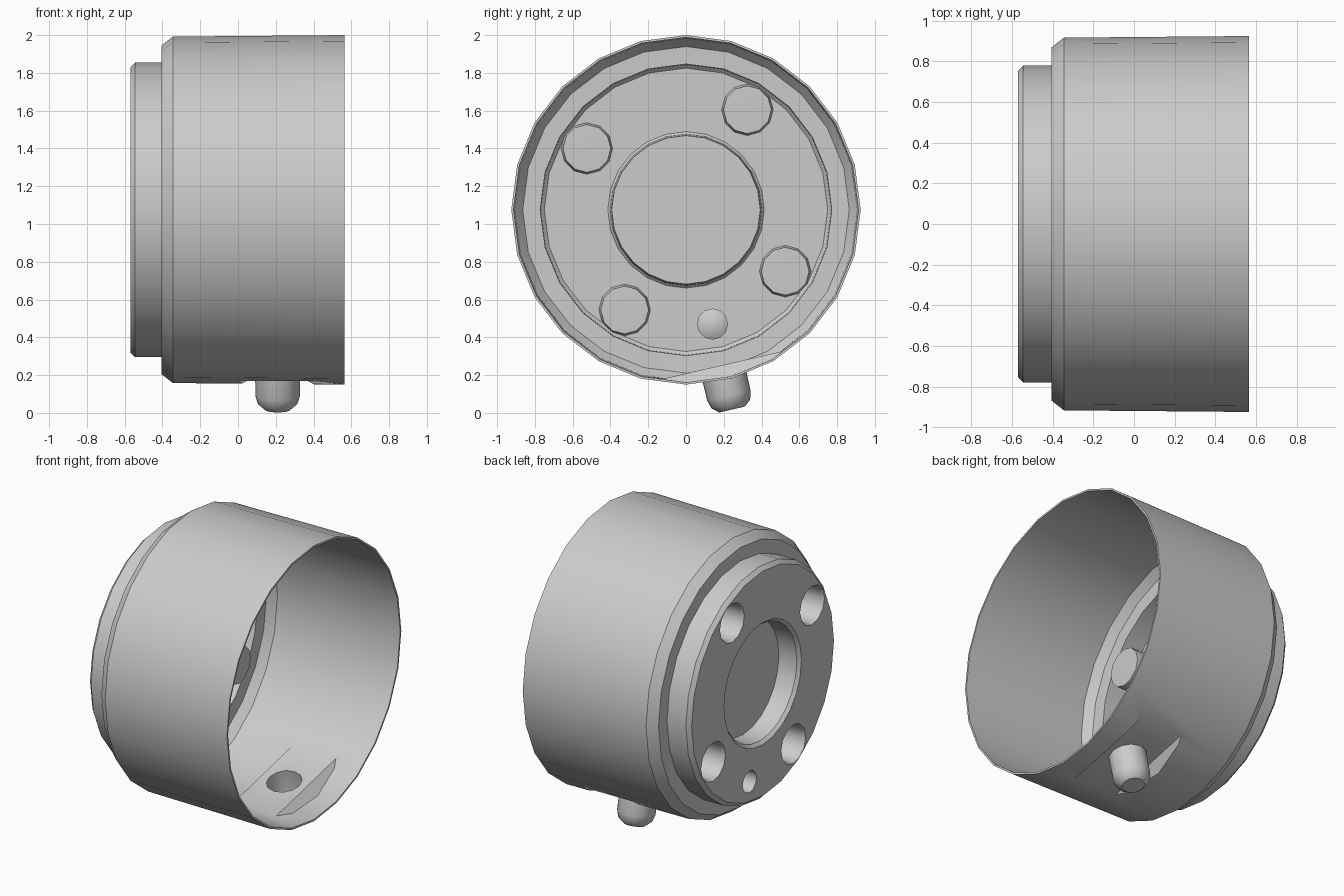
import bpy, bmesh, math
from mathutils import Matrix, Vector

if "Cube" in bpy.data.objects:
    bpy.data.objects.remove(bpy.data.objects["Cube"])

grey = bpy.data.materials.new("plain grey")
grey.use_nodes = True
COLOR = (0.6, 0.6, 0.6, 1)
grey.diffuse_color = COLOR
grey.node_tree.nodes["Principled BSDF"].inputs["Base Color"].default_value = COLOR

AXIS = Matrix.Translation((0, 0, 1.075))


def make_object(name, bm, matrix):
    bmesh.ops.recalc_face_normals(bm, faces=bm.faces)
    bm.transform(matrix)
    mesh = bpy.data.meshes.new(name)
    bm.to_mesh(mesh)
    bm.free()
    mesh.materials.append(grey)
    obj = bpy.data.objects.new(name, mesh)
    bpy.context.collection.objects.link(obj)
    return obj


def lathe(name, profile, sides, matrix):
    """Closed solid turned around the local x axis from (x, radius) points."""
    bm = bmesh.new()
    verts = [bm.verts.new((x, 0, r)) for x, r in profile]
    edges = [bm.edges.new(pair) for pair in zip(verts, verts[1:])]
    bmesh.ops.spin(bm, geom=verts + edges, cent=(0, 0, 0), axis=(1, 0, 0),
                   angle=math.tau, steps=sides, use_duplicate=False)
    bmesh.ops.remove_doubles(bm, verts=bm.verts, dist=0.0005)
    return make_object(name, bm, matrix)


def apply(obj, kind, **settings):
    mod = obj.modifiers.new(kind.lower(), kind)
    for key, value in settings.items():
        setattr(mod, key, value)
    bpy.context.view_layer.objects.active = obj
    bpy.ops.object.modifier_apply(modifier=mod.name)


def combine(obj, other, operation):
    apply(obj, "BOOLEAN", object=other, operation=operation, solver="EXACT")
    bpy.data.objects.remove(other)


# Stepped housing with a round recess in its closed end
housing = lathe("housing", [
    (-0.42, 0), (-0.42, 0.385), (-0.55, 0.39), (-0.57, 0.41),
    (-0.57, 0.755), (-0.545, 0.78), (-0.405, 0.78), (-0.405, 0.87),
    (-0.345, 0.917), (0.565, 0.925), (0.565, 0)], 24, AXIS)

# Four blind bolt holes in opposite pairs
for y, z in ((0.325, 0.53), (-0.525, 0.325)):
    for side in (1, -1):
        hole = lathe("bolt_hole", [
            (-0.62, 0), (-0.62, 0.13), (-0.57, 0.13), (-0.55, 0.12),
            (-0.37, 0.118), (-0.37, 0)], 12,
            AXIS @ Matrix.Translation((0, side * y, side * z)))
        combine(housing, hole, "DIFFERENCE")

# Small hole with a pointed end
pin_hole = lathe("pin_hole", [(-0.62, 0), (-0.62, 0.074), (-0.46, 0.072), (-0.42, 0)],
                 12, AXIS @ Matrix.Translation((0, 0.14, -0.605)))
combine(housing, pin_hole, "DIFFERENCE")

# Tilted flat pad pressed into the underside, with sloping ends
tilt = AXIS @ Matrix.Rotation(math.radians(13), 4, "X") @ Matrix.Translation((0.21, 0, 0))
bm = bmesh.new()
bmesh.ops.create_cube(bm, size=2)
for v in bm.verts:
    inner = v.co.z > 0
    v.co = Vector((v.co.x * (0.16 if inner else 0.27), v.co.y * 0.6,
                   -0.856 if inner else -1.0))
combine(housing, make_object("pad_cut", bm, tilt), "DIFFERENCE")

# Rounded peg standing out of the pad
peg = lathe("peg", [(0.8, 0), (0.8, 0.12), (1.01, 0.118), (1.055, 0.105),
                    (1.085, 0.07), (1.085, 0)], 12,
            tilt @ Matrix.Rotation(math.pi / 2, 4, "Y"))
combine(housing, peg, "UNION")

# Open the far end and turn the solid into a thin shell
bm = bmesh.new()
bm.from_mesh(housing.data)
bm.normal_update()
cap = [f for f in bm.faces if f.normal.x > 0.99 and f.calc_center_median().x > 0.55]
bmesh.ops.delete(bm, geom=cap, context="FACES")
bmesh.ops.remove_doubles(bm, verts=bm.verts, dist=0.0005)
bm.to_mesh(housing.data)
bm.free()
apply(housing, "SOLIDIFY", thickness=0.012, offset=-1)

bpy.ops.object.select_all(action="DESELECT")
housing.select_set(True)
bpy.context.view_layer.objects.active = housing
bpy.ops.object.shade_smooth_by_angle(angle=math.radians(34))
